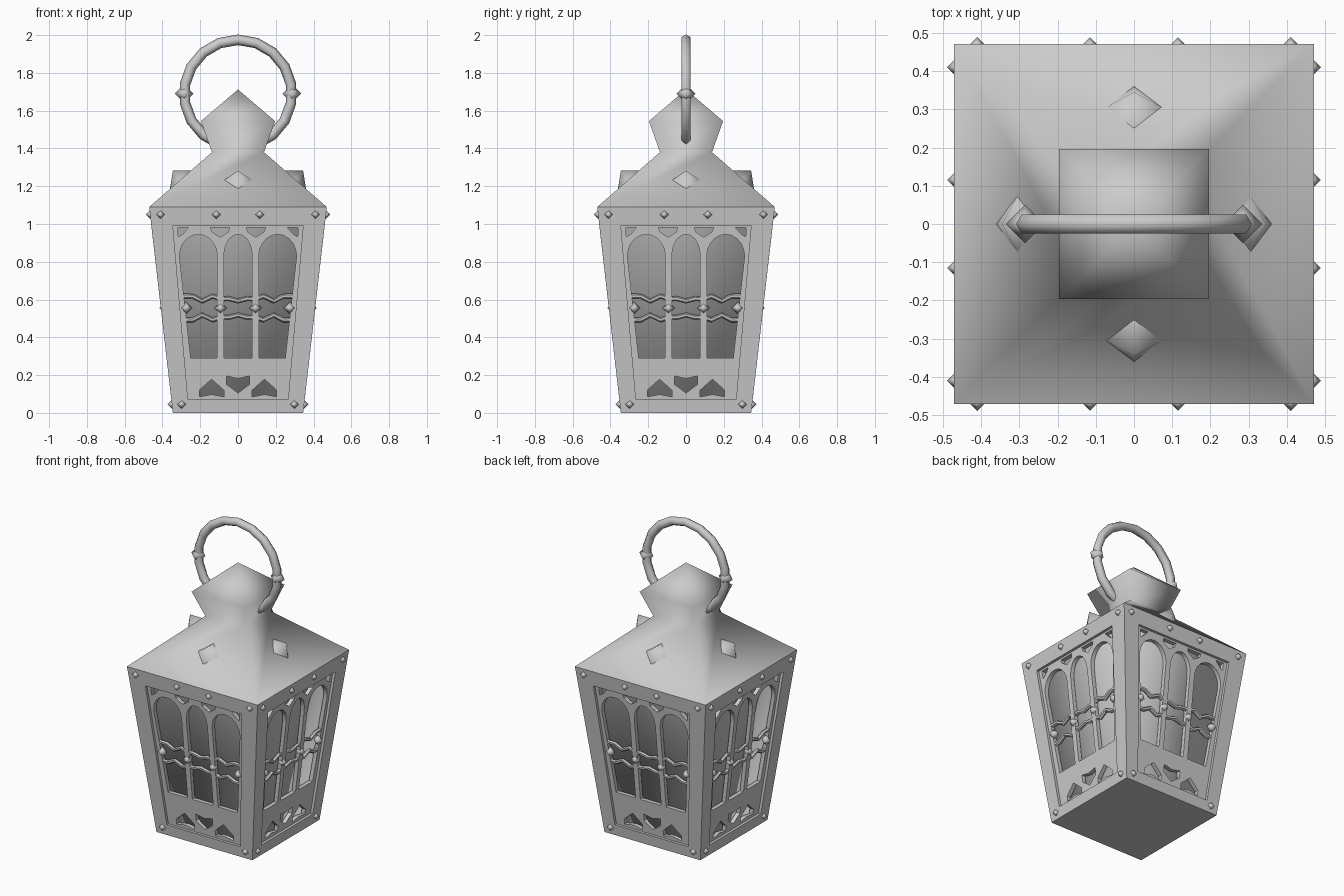
import bpy, bmesh, math
from mathutils import Matrix, Vector

if "Cube" in bpy.data.objects:
    bpy.data.objects.remove(bpy.data.objects["Cube"])


def hw(z):
    """Half-width of the tapered body at height z."""
    return 0.345 + 0.115 * z


def finish(name, bm, angle=30, around=False):
    """Make an object; optionally repeat its geometry on all four sides."""
    if around:
        base = bm.verts[:] + bm.edges[:] + bm.faces[:]
        for k in (1, 2, 3):
            copy = bmesh.ops.duplicate(bm, geom=base)["geom"]
            verts = [g for g in copy if isinstance(g, bmesh.types.BMVert)]
            bmesh.ops.rotate(bm, verts=verts, matrix=Matrix.Rotation(k * math.pi / 2, 3, 'Z'))
    bmesh.ops.remove_doubles(bm, verts=bm.verts, dist=0.0001)
    mesh = bpy.data.meshes.new(name)
    bm.to_mesh(mesh)
    bm.free()
    ob = bpy.data.objects.new(name, mesh)
    bpy.context.collection.objects.link(ob)
    bpy.ops.object.select_all(action='DESELECT')
    ob.select_set(True)
    bpy.context.view_layer.objects.active = ob
    bpy.ops.object.shade_smooth_by_angle(angle=math.radians(angle))
    return ob


def curve_bm(splines, inset, cyclic=True, extrude=0.0, bevel=0.0):
    """Curve drawn in (x, z), laid onto the sloping front side."""
    cu = bpy.data.curves.new("tmp", 'CURVE')
    cu.dimensions = '2D' if cyclic else '3D'
    cu.fill_mode = 'BOTH' if cyclic else 'FULL'
    cu.extrude, cu.bevel_depth, cu.bevel_resolution = extrude, bevel, 1
    for pts in splines:
        sp = cu.splines.new('POLY')
        sp.points.add(len(pts) - 1)
        for p, (x, z) in zip(sp.points, pts):
            p.co = (x, z, 0, 1)
        sp.use_cyclic_u = cyclic
    ob = bpy.data.objects.new("tmp", cu)
    bpy.context.collection.objects.link(ob)
    mesh = bpy.data.meshes.new_from_object(
        ob.evaluated_get(bpy.context.evaluated_depsgraph_get()))
    bm = bmesh.new()
    bm.from_mesh(mesh)
    for v in bm.verts:
        x, z, w = v.co
        v.co = (x, -(hw(z) - inset) - w, z)
    bpy.data.objects.remove(ob)
    bpy.data.meshes.remove(mesh)
    bpy.data.curves.remove(cu)
    return bm


def mirrored(pts):
    return [(-x, z) for x, z in pts]


def gem(bm, loc, r, u=4, v=2):
    bmesh.ops.create_uvsphere(bm, u_segments=u, v_segments=v, radius=r,
                              matrix=Matrix.Translation(loc))


# Body frame: each side is a trapezoid ring with a recessed opening
bm = bmesh.new()
levels = [(0.345, 0, 0.47, 1.09, 0), (0.265, 0.07, 0.345, 0.993, 0),
          (0.265, 0.07, 0.345, 0.993, 0.05)]
rings = []
for xb, zb, xt, zt, d in levels:
    rings.append([bm.verts.new((x, -hw(z) + d if z not in (0, 1.09) else -abs(x), z))
                  for x, z in ((-xb, zb), (xb, zb), (xt, zt), (-xt, zt))])
for a, b in zip(rings, rings[1:]):
    for i in range(4):
        j = (i + 1) % 4
        bm.faces.new((a[i], a[j], b[j], b[i]))
finish("lantern_frame", bm, around=True)

# Inner lining: panes that face the inside, with a floor
bm = bmesh.new()
low, high = ([bm.verts.new((x * r, y * r, z)) for x, y in ((-1, -1), (1, -1), (1, 1), (-1, 1))]
             for r, z in ((0.295, 0.01), (0.42, 1.08)))
for i in range(4):
    j = (i + 1) % 4
    bm.faces.new((low[j], low[i], high[i], high[j]))
bm.faces.new(low)
finish("inner_lining", bm, angle=100)

# Base plate
bm = bmesh.new()
bm.faces.new([bm.verts.new((x * 0.345, y * 0.345, 0))
              for x, y in ((-1, -1), (-1, 1), (1, 1), (1, -1))])
finish("base_plate", bm)

# Tracery panels with arched windows and small cut-outs
def arch(x0, x1, x2, x3, bottom=0.29, spring=0.83, top=0.945, n=10):
    pts = [(x0, bottom), (x1, bottom)]
    c, r = (x2 + x3) / 2, (x3 - x2) / 2
    return pts + [(c + r * math.cos(math.pi * i / n),
                   spring + (top - spring) * math.sin(math.pi * i / n)) for i in range(n + 1)]


side_window = arch(0.11, 0.25, 0.11, 0.31)
spandrel = [(0.045, 0.982), (0.145, 0.982), (0.14, 0.96), (0.095, 0.93), (0.05, 0.96)]
corner = [(0.26, 0.982), (0.318, 0.982), (0.316, 0.932), (0.295, 0.945)]
spade = [(0.14, 0.178), (0.205, 0.12), (0.205, 0.085), (0.14, 0.098), (0.075, 0.085), (0.075, 0.12)]
heart = [(-0.06, 0.195), (0, 0.182), (0.06, 0.195), (0.06, 0.15), (0, 0.105), (-0.06, 0.15)]
outline = [(-0.28, 0.06), (0.28, 0.06), (0.36, 1.0), (-0.36, 1.0)]
holes = [arch(-0.075, 0.075, -0.075, 0.075), heart]
for shape in (side_window, spandrel, corner, spade):
    holes += [shape, mirrored(shape)]
finish("tracery_panels", curve_bm([outline] + holes, 0.03, extrude=0.013), around=True)

# Wavy glazing bars, pinched in the middle of each bay
upper = [(0, 0.592), (0.05, 0.605), (0.09, 0.602), (0.135, 0.618),
         (0.19, 0.592), (0.24, 0.618), (0.295, 0.618)]
upper = mirrored(upper[:0:-1]) + upper
lower = [(x, 1.11 - z) for x, z in upper]
finish("glazing_bars", curve_bm([upper, lower], 0.03, cyclic=False, bevel=0.013), around=True)

# Beads where the bars cross the mullions
bm = bmesh.new()
for x in (-0.275, -0.0925, 0.0925, 0.275):
    gem(bm, (x, -hw(0.555) + 0.025, 0.555), 0.033)
finish("crossing_beads", bm, angle=180, around=True)

# Rivets on the frame
bm = bmesh.new()
for x, z in ((0.115, 1.05), (0.41, 1.05), (0.298, 0.045)):
    for s in (-1, 1):
        gem(bm, (s * x, -hw(z), z), 0.023)
finish("rivets", bm, angle=180, around=True)

# Square roof with neck and flared cap
bm = bmesh.new()
prev = None
for r, z in ((0.47, 1.09), (0.138, 1.38), (0.196, 1.545)):
    ring = [bm.verts.new((x * r, y * r, z)) for x, y in ((-1, -1), (1, -1), (1, 1), (-1, 1))]
    if prev:
        for i in range(4):
            j = (i + 1) % 4
            bm.faces.new((prev[i], prev[j], ring[j], ring[i]))
    prev = ring
tip = bm.verts.new((0, 0, 1.712))
for i in range(4):
    bm.faces.new((prev[i], prev[(i + 1) % 4], tip))
finish("roof", bm, angle=180)

# Pointed roof vents
bm = bmesh.new()
base = [bm.verts.new(p) for p in ((0, -0.36, 1.187), (0.073, -0.305, 1.233),
                                  (0, -0.25, 1.282), (-0.073, -0.305, 1.233))]
peak = bm.verts.new((0, -0.345, 1.282))
for i in range(4):
    bm.faces.new((base[i], base[(i + 1) % 4], peak))
finish("roof_vents", bm, angle=180, around=True)

# Carrying ring passing through the neck
bpy.ops.mesh.primitive_torus_add(major_segments=18, minor_segments=6, major_radius=0.285,
                                 minor_radius=0.028, location=(0, 0, 1.69),
                                 rotation=(math.pi / 2, math.pi / 18, 0))
bpy.context.object.name = "carrying_ring"
bpy.ops.object.shade_smooth_by_angle(angle=math.radians(180))

# Beads on the ring
bm = bmesh.new()
for s in (-1, 1):
    gem(bm, (s * 0.285, 0, 1.69), 0.05)
finish("ring_beads", bm, angle=180)
